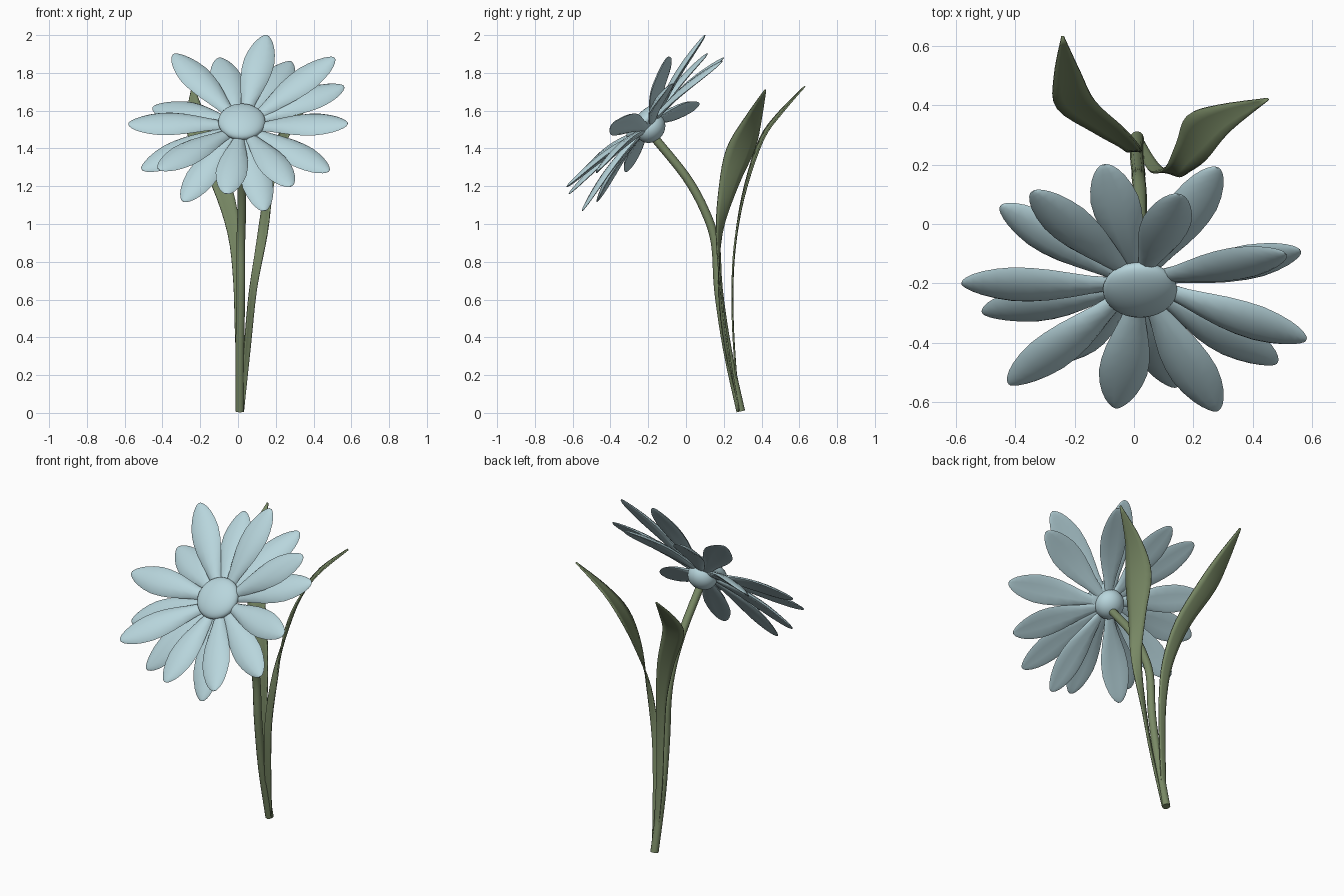
import bpy, bmesh, math
from mathutils import Vector as V

if "Cube" in bpy.data.objects:
    bpy.data.objects.remove(bpy.data.objects["Cube"])


def mat(name, col):
    m = bpy.data.materials.new(name)
    m.diffuse_color = (*col, 1)
    m.use_nodes = True
    m.node_tree.nodes["Principled BSDF"].inputs["Base Color"].default_value = m.diffuse_color
    return m


BLUE = mat("pale_blue", (0.48, 0.67, 0.72))
GREEN = mat("leaf_green", (0.19, 0.25, 0.13))
AXIS = V((0, -0.72, 0.69)).normalized()      # direction the flower faces
CENTRE = V((0.02, -0.2, 1.52))


def spline(pts, steps):
    """Catmull-Rom through points of any dimension."""
    p = [pts[0]] + list(pts) + [pts[-1]]
    out = []
    for i in range(1, len(p) - 2):
        for s in range(steps):
            t = s / steps
            out.append([0.5 * (2 * b + (c - a) * t + (2 * a - 5 * b + 4 * c - d) * t * t
                               + (3 * b - a - 3 * c + d) * t ** 3)
                        for a, b, c, d in zip(*p[i - 1:i + 3])])
    return out + [list(pts[-1])]


def loft(name, rings, material, closed=True):
    """Skin a list of point rings; closed rings get end caps."""
    bm = bmesh.new()
    vs = [[bm.verts.new(p) for p in r] for r in rings]
    n = len(rings[0])
    for a, b in zip(vs, vs[1:]):
        for j in range(n if closed else n - 1):
            k = (j + 1) % n
            bm.faces.new((a[j], a[k], b[k], b[j]))
    if closed:
        bm.faces.new(vs[0])
        bm.faces.new(vs[-1])
    bmesh.ops.recalc_face_normals(bm, faces=bm.faces)
    me = bpy.data.meshes.new(name)
    bm.to_mesh(me)
    bm.free()
    me.materials.append(material)
    me.shade_smooth()
    me.set_sharp_from_angle(angle=math.radians(50))
    ob = bpy.data.objects.new(name, me)
    bpy.context.collection.objects.link(ob)
    return ob


def petal(i, tip):
    tip = V(tip)
    d = tip - CENTRE
    flat = (d - AXIS * d.dot(AXIS)).normalized()
    base = CENTRE + flat * 0.06
    along = (tip - base).normalized()
    side = AXIS.cross(along).normalized()
    up = along.cross(side)
    # (position along, half width, half thickness)
    prof = spline([(0, .022, .014), (.2, .042, .016), (.45, .074, .016),
                   (.68, .082, .014), (.87, .058, .010), (.97, .028, .006), (1, .008, .002)], 2)
    rings = []
    for t, w, h in prof:
        c = base.lerp(tip, t) + up * 0.02 * math.sin(math.pi * t)
        ring = []
        for k in range(10):
            a = math.tau * k / 10
            x = math.cos(a)
            ring.append(c + side * w * x + up * (h * math.sin(a) - 0.16 * w * x * x))
        rings.append(ring)
    loft(f"petal_{i}", rings, BLUE)


# Petals, each given by its tip
TIPS = [(.15, .1, 2), (.28, .19, 1.86), (.51, -.1, 1.88), (.56, -.09, 1.73),
        (.58, -.39, 1.53), (.48, -.47, 1.28), (.28, -.63, 1.2), (.14, -.55, 1.07),
        (-.06, -.62, 1.16), (-.29, -.47, 1.12), (-.42, -.54, 1.29), (-.51, -.3, 1.29),
        (-.58, -.2, 1.53), (-.45, .06, 1.62), (-.34, .11, 1.9), (-.1, .2, 1.88)]
for i, tip in enumerate(TIPS):
    petal(i, tip)


# Flower centre: flattened button in front, round cup behind
def ball(name, loc, scale):
    bpy.ops.mesh.primitive_uv_sphere_add(segments=32, ring_count=16, radius=1, location=loc)
    ob = bpy.context.object
    ob.name = name
    ob.scale = scale
    ob.rotation_euler = AXIS.to_track_quat('Z', 'Y').to_euler()
    ob.data.materials.append(BLUE)
    ob.data.shade_smooth()


ball("flower_button", CENTRE + AXIS * 0.03, (.125, .125, .05))
ball("flower_cup", CENTRE - AXIS * 0.015, (.085, .085, .075))

# Stem tube
path = [V(p) for p in spline([(.01, .29, .008), (.01, .22, .33), (.015, .172, .65), (.015, .155, .9),
                              (.02, .10, 1.07), (.02, 0, 1.25), (.02, -.17, 1.46)], 4)]
rings = []
for i, p in enumerate(path):
    t = (path[min(i + 1, len(path) - 1)] - path[max(i - 1, 0)]).normalized()
    sx = V((1, 0, 0))
    sy = t.cross(sx).normalized()
    rings.append([p + .023 * (sx * math.cos(a) + sy * math.sin(a))
                  for a in (math.tau * k / 12 for k in range(12))])
loft("stem", rings, GREEN)


# Leaves: x, y, z of the midrib, then half-width vector in x and y
def leaf(name, rows):
    rings = []
    for x, y, z, wx, wy in spline(rows, 4):
        c, w = V((x, y, z)), V((wx, wy, 0))
        n = V((-wy, wx, 0)) * 0.12
        rings.append([c + w * s + n * (1 - s * s) for s in (-1, -.5, 0, .5, 1)])
    ob = loft(name, rings, GREEN, closed=False)
    m = ob.modifiers.new("thickness", 'SOLIDIFY')
    m.thickness = 0.008
    m.offset = 0


leaf("left_leaf", [(.015, .28, .01, .012, 0), (.005, .25, .4, .02, 0), (0, .245, .7, .025, 0),
                   (-.02, .265, .95, .035, 0), (-.085, .315, 1.2, .052, .005),
                   (-.195, .40, 1.45, .065, .01), (-.225, .50, 1.59, .045, .01),
                   (-.24, .63, 1.73, .004, 0)])
leaf("right_leaf", [(.02, .28, .01, .012, 0), (.05, .215, .35, .017, .008), (.08, .18, .65, .02, .005),
                    (.13, .175, .95, .025, -.015), (.165, .225, 1.2, .02, -.05),
                    (.21, .29, 1.4, .03, -.075), (.30, .355, 1.56, .02, -.045),
                    (.45, .42, 1.71, .003, -.003)])
